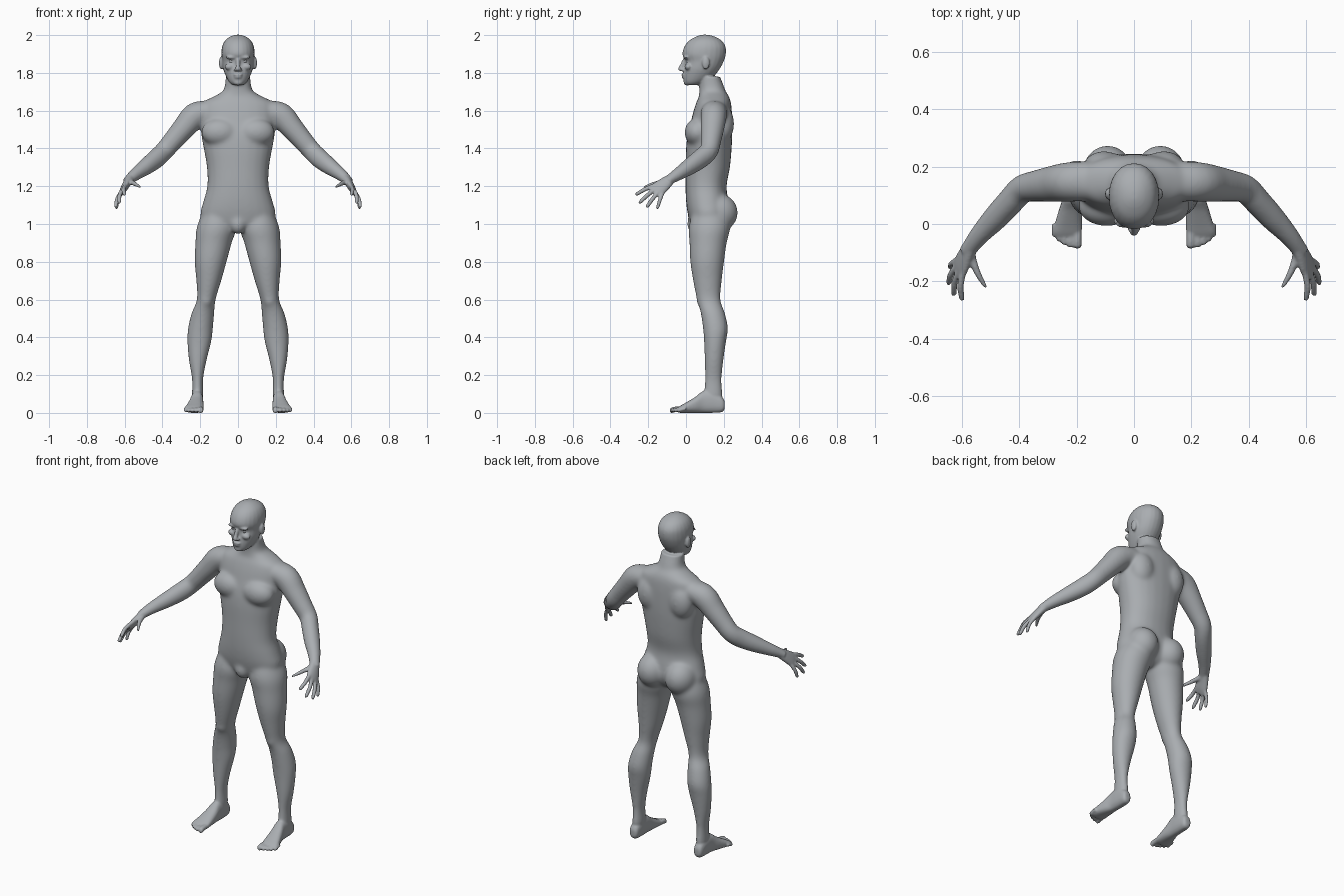
import bpy, bmesh, math
from mathutils import Vector, Matrix

cube = bpy.data.objects.get("Cube")
if cube:
    bpy.data.objects.remove(cube)

X, Y, Z = Vector((1, 0, 0)), Vector((0, 1, 0)), Vector((0, 0, 1))

skin = bpy.data.materials.new("plain grey")
skin.use_nodes = True
grey = (0.40, 0.42, 0.44, 1)
skin.diffuse_color = grey
skin.node_tree.nodes["Principled BSDF"].inputs["Base Color"].default_value = grey

bm = bmesh.new()


def smooth_path(rows, steps=4):
    """Interpolate rows of numbers with a Catmull-Rom curve."""
    rows = [Vector(r) for r in rows]
    out = []
    for i in range(len(rows) - 1):
        p, q = rows[i], rows[i + 1]
        before = rows[i - 1] if i else p
        after = rows[i + 2] if i + 2 < len(rows) else q
        for k in range(steps):
            t = k / steps
            m, n = (q - before) / 2, (after - p) / 2
            h = t * t * (3 - 2 * t)
            out.append(p * (1 - h) + q * h + m * (t * (1 - t) ** 2) + n * (t * t * (t - 1)))
    return out + [rows[-1]]


def tube(rows, hint, normal=None, mirror=True, power=2.0, sides=24):
    """Closed loft through rows of x, y, z, half width, half depth."""
    rings = smooth_path(rows)
    centres = [Vector(r[:3]) for r in rings]
    for side in (1, -1) if mirror else (1,):
        loops = []
        for i, ring in enumerate(rings):
            along = normal or (centres[min(i + 1, len(rings) - 1)] - centres[max(i - 1, 0)])
            u = hint.cross(along).normalized()
            v = along.cross(u).normalized()
            loop = []
            for k in range(sides):
                a = math.tau * k / sides
                c, s = math.cos(a), math.sin(a)
                c = math.copysign(abs(c) ** (2 / power), c)
                s = math.copysign(abs(s) ** (2 / power), s)
                co = centres[i] + u * ring[3] * c + v * ring[4] * s
                loop.append(bm.verts.new((co.x * side, co.y, co.z)))
            loops.append(loop)
        for a, b in zip(loops, loops[1:]):
            for k in range(sides):
                n = (k + 1) % sides
                bm.faces.new((a[k], a[n], b[n], b[k]))
        bm.faces.new(loops[0])
        bm.faces.new(loops[-1])


def column(rows, **options):
    """Loft through level sections: z, x min, x max, y front, y back."""
    tube([((a + b) / 2, (f + r) / 2, z, (b - a) / 2, (r - f) / 2) for z, a, b, f, r in rows],
         Y, Z, **options)


def blob(centre, radii, mirror=True):
    for side in (1, -1) if mirror else (1,):
        place = Matrix.Translation((centre[0] * side, centre[1], centre[2]))
        bmesh.ops.create_uvsphere(bm, u_segments=24, v_segments=16, radius=1,
                                  matrix=place @ Matrix.Diagonal((*radii, 1)))


# torso and neck: z, half width, front, back
torso = [(1.78, .064, .07, .18), (1.73, .07, .07, .2), (1.7, .085, .07, .212),
         (1.675, .13, .068, .228), (1.645, .185, .055, .238), (1.6, .2, .04, .243),
         (1.54, .198, .025, .245), (1.47, .195, .008, .245), (1.4, .182, 0, .242),
         (1.3, .165, -.002, .233), (1.2, .163, -.003, .215), (1.12, .184, 0, .225),
         (1.05, .2, .01, .23), (.99, .17, .03, .2), (.965, .08, .07, .16)]
column([(z, -w, w, f, b) for z, w, f, b in torso], mirror=False, power=2.2)

# chest, shoulder blades, buttocks, groin and knees
blob((.095, .06, 1.485), (.1, .068, .075))
blob((.105, .195, 1.53), (.075, .06, .1))
blob((.092, .175, 1.06), (.09, .1, .1))
blob((0, .05, 1.0), (.045, .045, .055), mirror=False)
blob((.168, .09, .6), (.036, .036, .045))

# legs
column([(1.1, .05, .17, .05, .21), (.99, .008, .217, .015, .235), (.9, .033, .226, .018, .216),
        (.8, .06, .23, .022, .202), (.7, .088, .221, .037, .19), (.6, .118, .218, .057, .183),
        (.53, .125, .246, .077, .206), (.45, .132, .265, .089, .223),
        (.38, .14, .269, .095, .213), (.28, .165, .261, .098, .199),
        (.18, .184, .244, .1, .19), (.1, .184, .243, .096, .192), (.04, .19, .24, .09, .19)])

# feet: y, x min, x max, bottom, top
foot = [(.205, .2, .232, .022, .06), (.19, .188, .243, .004, .085), (.14, .184, .247, 0, .115),
        (.09, .184, .25, 0, .115), (.05, .182, .262, 0, .085), (0, .181, .277, 0, .055),
        (-.03, .182, .285, 0, .038), (-.045, .19, .275, .004, .028)]
tube([((a + b) / 2, y, (lo + hi) / 2, (b - a) / 2, (hi - lo) / 2) for y, a, b, lo, hi in foot],
     Z, -Y, power=2.4)

# toes, from big to little
for x, tip, r in [(.198, .085, .015), (.223, .082, .0105), (.243, .074, .01),
                  (.261, .062, .01), (.277, .046, .01)]:
    tube([(x, 0, .022, r, r), (x, .025 - tip, .018, r, r),
          (x, .006 - tip, .013, r, r), (x, -tip, .012, r / 2, r / 2)], Z, -Y)

# arms
tube([(.15, .15, 1.6, .07, .055), (.225, .147, 1.575, .07, .07), (.285, .14, 1.51, .064, .062),
      (.345, .132, 1.44, .055, .055), (.39, .122, 1.388, .05, .052),
      (.43, .08, 1.348, .048, .053), (.485, .02, 1.305, .045, .046),
      (.535, -.035, 1.268, .036, .036), (.572, -.082, 1.238, .029, .026),
      (.585, -.1, 1.225, .028, .022)], Z)

# palms
palm_up = Vector((.87, 0, .49))
tube([(.572, -.082, 1.238, .028, .023), (.588, -.11, 1.215, .036, .021),
      (.604, -.145, 1.187, .043, .018), (.616, -.168, 1.167, .04, .012)], palm_up)

# fingers and thumbs: start, tip, thickness
fingers = [((.596, -.165, 1.205), (.602, -.268, 1.155), .0115),
           ((.607, -.155, 1.19), (.631, -.25, 1.11), .0115),
           ((.613, -.14, 1.175), (.65, -.21, 1.088), .0115),
           ((.613, -.122, 1.17), (.645, -.153, 1.08), .0105),
           ((.568, -.1, 1.225), (.515, -.228, 1.195), .0135)]
for start, tip, r in fingers:
    a, b = Vector(start), Vector(tip)
    bend = palm_up * .008
    tube([(*a, r, r), (*(a.lerp(b, .5) + bend), r, r),
          (*a.lerp(b, .9), r * .85, r * .85), (*b, r / 2, r / 2)], palm_up)

# head
skull = [(1.735, .028, .004, .06), (1.75, .046, -.01, .1), (1.78, .063, -.014, .145),
         (1.82, .078, -.01, .178), (1.862, .084, -.005, .2), (1.9, .088, -.019, .211),
         (1.94, .084, -.008, .209), (1.972, .068, .018, .187), (1.993, .04, .055, .15),
         (2.002, .012, .085, .115)]
column([(z, -w, w, f, b) for z, w, f, b in skull], mirror=False, power=2.1)

# nose, brows, cheeks, lips, chin and ears
tube([(0, -.006, 1.872, .011, .012), (0, -.02, 1.842, .011, .012),
      (0, -.029, 1.82, .014, .014), (0, -.022, 1.81, .012, .01)], Y, Z, mirror=False)
blob((.012, -.017, 1.816), (.011, .012, .008))
blob((.032, 0, 1.882), (.034, .014, .009))
blob((.045, .012, 1.832), (.026, .02, .018))
blob((0, -.012, 1.791), (.025, .013, .007), mirror=False)
blob((0, -.01, 1.777), (.021, .013, .007), mirror=False)
blob((0, .006, 1.75), (.027, .019, .017), mirror=False)
blob((.09, .105, 1.852), (.011, .02, .034))

# fuse every part into one skin
bmesh.ops.recalc_face_normals(bm, faces=bm.faces)
mesh = bpy.data.meshes.new("body")
bm.to_mesh(mesh)
bm.free()
body = bpy.data.objects.new("body", mesh)
bpy.context.collection.objects.link(body)
fuse = body.modifiers.new("fuse", 'REMESH')
fuse.mode = 'VOXEL'
fuse.voxel_size = .0053
graph = bpy.context.evaluated_depsgraph_get()
fused = bpy.data.meshes.new_from_object(body.evaluated_get(graph))
body.modifiers.clear()
body.data = fused
bpy.data.meshes.remove(mesh)
fused.materials.clear()
fused.materials.append(skin)
fused.shade_smooth()

# blend the joins broadly on trunk and limbs, lightly on face, hands and feet
broad = body.vertex_groups.new(name="trunk and limbs")
levels = [[] for _ in range(11)]
for v in fused.vertices:
    x, y, z = v.co
    w = min((z - .1) / .08, (1.74 - z) / .05, (.57 - abs(x)) / .05, 1)
    levels[round(max(w, 0) * 10)].append(v.index)
for k, members in enumerate(levels):
    broad.add(members, k / 10, 'REPLACE')
for name, group, count in [("soften", "", 5), ("blend", broad.name, 60)]:
    mod = body.modifiers.new(name, 'SMOOTH')
    mod.factor, mod.iterations, mod.vertex_group = .5, count, group

# eyes
for name, side in [("left_eye", 1), ("right_eye", -1)]:
    bpy.ops.mesh.primitive_uv_sphere_add(segments=24, ring_count=16, radius=.014,
                                         location=(.034 * side, .015, 1.862))
    eye = bpy.context.object
    eye.name = name
    eye.data.materials.append(skin)
    bpy.ops.object.shade_smooth()
